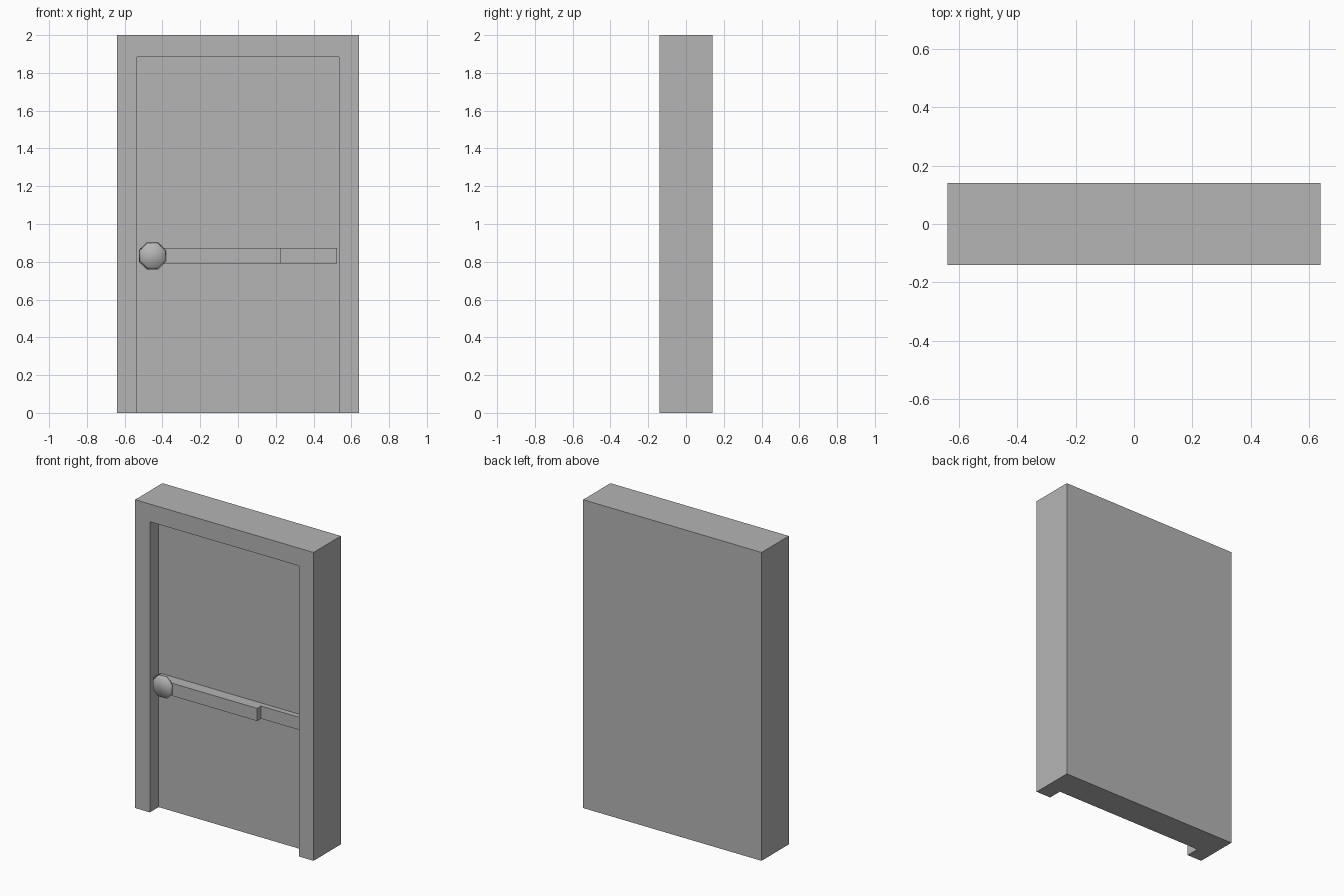
import bpy, bmesh, math
from mathutils import Matrix, Vector

if "Cube" in bpy.data.objects:
    bpy.data.objects.remove(bpy.data.objects["Cube"])

DOOR_Y = -0.05  # face of the recessed door leaf

grey = bpy.data.materials.new("dark_grey")
grey.diffuse_color = (0.46, 0.46, 0.46, 1)
grey.use_nodes = True
grey.node_tree.nodes["Principled BSDF"].inputs["Base Color"].default_value = grey.diffuse_color


def new_object(name, bm):
    bmesh.ops.recalc_face_normals(bm, faces=bm.faces)
    mesh = bpy.data.meshes.new(name)
    bm.to_mesh(mesh)
    bm.free()
    mesh.materials.append(grey)
    obj = bpy.data.objects.new(name, mesh)
    bpy.context.collection.objects.link(obj)
    return obj


def prism(name, outline, z0, z1):
    """Extrude a plan (x, y) outline from z0 up to z1."""
    bm = bmesh.new()
    face = bm.faces.new([bm.verts.new((x, y, z0)) for x, y in outline])
    top = bmesh.ops.extrude_face_region(bm, geom=[face])["geom"]
    bmesh.ops.translate(bm, vec=Vector((0, 0, z1 - z0)),
                        verts=[v for v in top if isinstance(v, bmesh.types.BMVert)])
    bm.faces.ensure_lookup_table()
    return new_object(name, bm)


def rect(x0, x1, y0, y1):
    return [(x0, y0), (x1, y0), (x1, y1), (x0, y1)]


# Frame and door leaf: one block with the doorway recessed into the front
door = prism("door_and_frame", rect(-0.64, 0.64, -0.14, 0.14), 0, 2)
cutter = prism("doorway_cutter", rect(-0.535, 0.535, -0.3, DOOR_Y), -0.1, 1.885)
cutter.hide_render = True
cut = door.modifiers.new("doorway", 'BOOLEAN')
cut.operation = 'DIFFERENCE'
cut.solver = 'EXACT'
cut.object = cutter
bpy.context.view_layer.objects.active = door
bpy.ops.object.modifier_apply(modifier=cut.name)
bpy.data.objects.remove(cutter)

# Push bar: stepped plan, thick on the latch side and thin on the hinge side
prism("push_bar", [(-0.52, DOOR_Y), (-0.52, -0.125), (0.225, -0.125),
                   (0.225, -0.085), (0.523, -0.085), (0.523, DOOR_Y)], 0.79, 0.872)

# Latch knob: shallow eight-sided disc with a soft rim on the end of the bar
bm = bmesh.new()
r = 0.072 / math.cos(math.pi / 8)
bmesh.ops.create_cone(bm, cap_ends=True, segments=8, radius1=r, radius2=r * 0.85, depth=0.018)
turn = Matrix.Rotation(math.pi / 2, 4, 'X')
if abs(max(v.co.x for v in bm.verts) - r) < 1e-4:  # keep flats level
    turn = turn @ Matrix.Rotation(math.pi / 8, 4, 'Z')
bmesh.ops.transform(bm, matrix=Matrix.Translation((-0.452, -0.13, 0.831)) @ turn, verts=bm.verts)
for f in bm.faces:
    f.smooth = True
new_object("latch_knob", bm)
